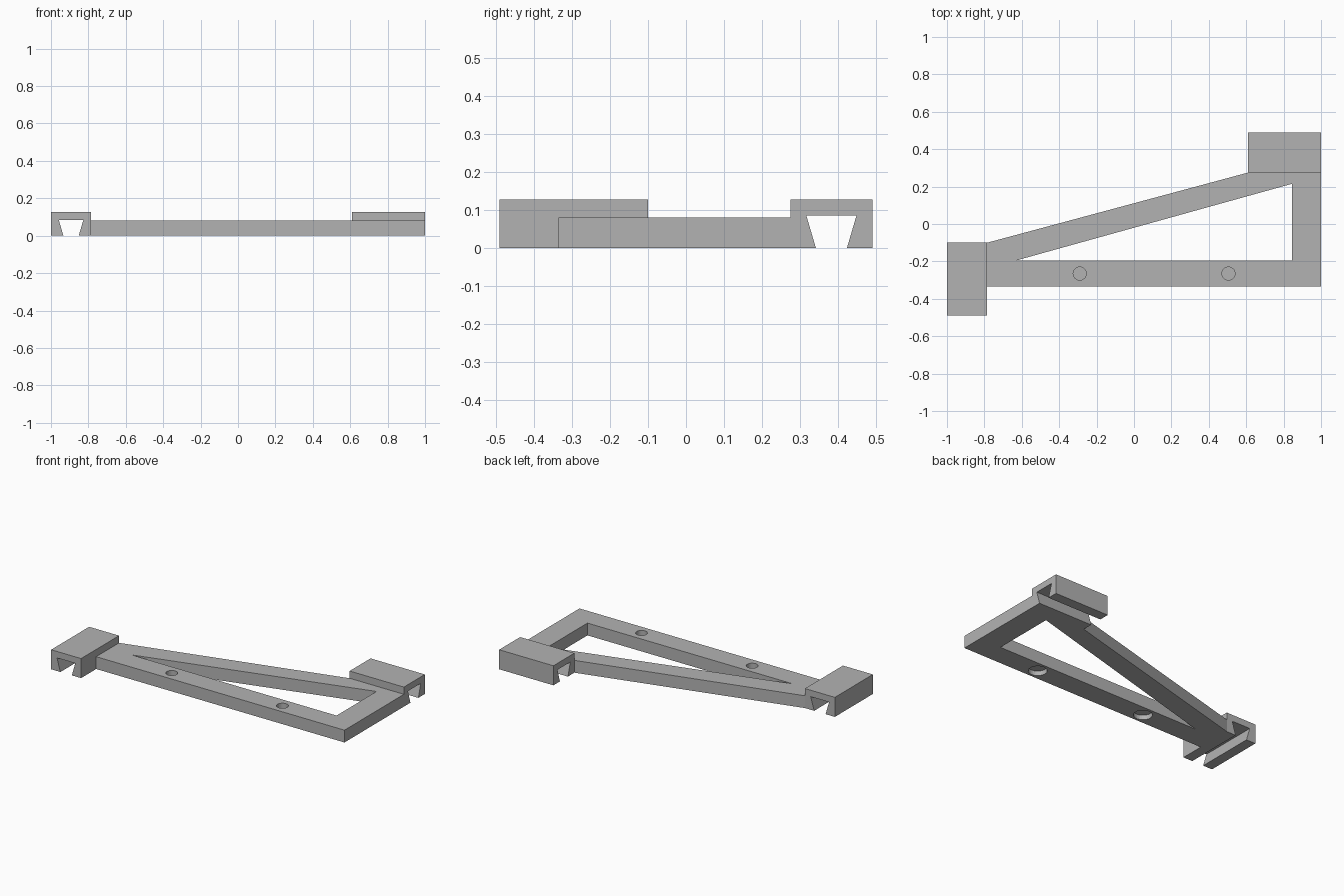
import bpy, bmesh, math
from mathutils import Vector

cube = bpy.data.objects.get("Cube")
if cube:
    bpy.data.objects.remove(cube, do_unlink=True)

grey = bpy.data.materials.new("plain_grey")
grey.use_nodes = True
COLOR = (0.45, 0.45, 0.45, 1)
grey.diffuse_color = COLOR
grey.node_tree.nodes["Principled BSDF"].inputs["Base Color"].default_value = COLOR

HEIGHT = 0.08          # frame thickness
CLAMP_TOP = 0.127      # clamp block height


def prism(name, points, sweep):
    """Extrude a closed planar outline along a vector."""
    bm = bmesh.new()
    face = bm.faces.new([bm.verts.new(p) for p in points])
    new = bmesh.ops.extrude_face_region(bm, geom=[face])["geom"]
    verts = [v for v in new if isinstance(v, bmesh.types.BMVert)]
    bmesh.ops.translate(bm, verts=verts, vec=Vector(sweep))
    bmesh.ops.recalc_face_normals(bm, faces=bm.faces)
    mesh = bpy.data.meshes.new(name)
    bm.to_mesh(mesh)
    bm.free()
    mesh.materials.append(grey)
    obj = bpy.data.objects.new(name, mesh)
    bpy.context.collection.objects.link(obj)
    return obj


def cut(obj, cutter):
    """Subtract the cutter, then discard it."""
    cutter.hide_render = True
    mod = obj.modifiers.new("cut", "BOOLEAN")
    mod.operation, mod.solver, mod.object = "DIFFERENCE", "EXACT", cutter
    deps = bpy.context.evaluated_depsgraph_get()
    mesh = bpy.data.meshes.new_from_object(obj.evaluated_get(deps))
    obj.modifiers.clear()
    obj.data = mesh
    bpy.data.objects.remove(cutter, do_unlink=True)


def disc(x, y, z, radius, depth):
    ring = [(x + radius * math.cos(a), y + radius * math.sin(a), z)
            for a in (math.tau * i / 32 for i in range(32))]
    return prism("hole_cutter", ring, (0, 0, depth))


# Triangular frame with a window
outline = [(-0.785, -0.335), (1, -0.335), (1, 0.275), (0.61, 0.275), (-0.785, -0.1)]
window = [(-0.63, -0.195), (0.845, -0.195), (0.845, 0.215)]
frame = prism("triangular_frame", [(x, y, 0) for x, y in outline], (0, 0, HEIGHT))
cut(frame, prism("window_cutter", [(x, y, -0.1) for x, y in window], (0, 0, 0.3)))

# Screw holes above, wider counterbores below, thin web between
for x in (-0.29, 0.505):
    cut(frame, disc(x, -0.265, 0.036, 0.035, 0.1))
    cut(frame, disc(x, -0.265, -0.1, 0.055, 0.13))

# Clamp section with a dovetail slot open at the bottom
HALF, NECK, ROOF, SLOT_TOP = 0.1075, 0.041, 0.066, 0.085
section = [(-HALF, 0), (-NECK, 0), (-ROOF, SLOT_TOP), (ROOF, SLOT_TOP),
           (NECK, 0), (HALF, 0), (HALF, CLAMP_TOP), (-HALF, CLAMP_TOP)]
prism("right_clamp", [(-0.8925 + u, -0.49, z) for u, z in section], (0, 0.39, 0))
prism("left_clamp", [(0.61, 0.3825 + u, z) for u, z in section], (0.39, 0, 0))
